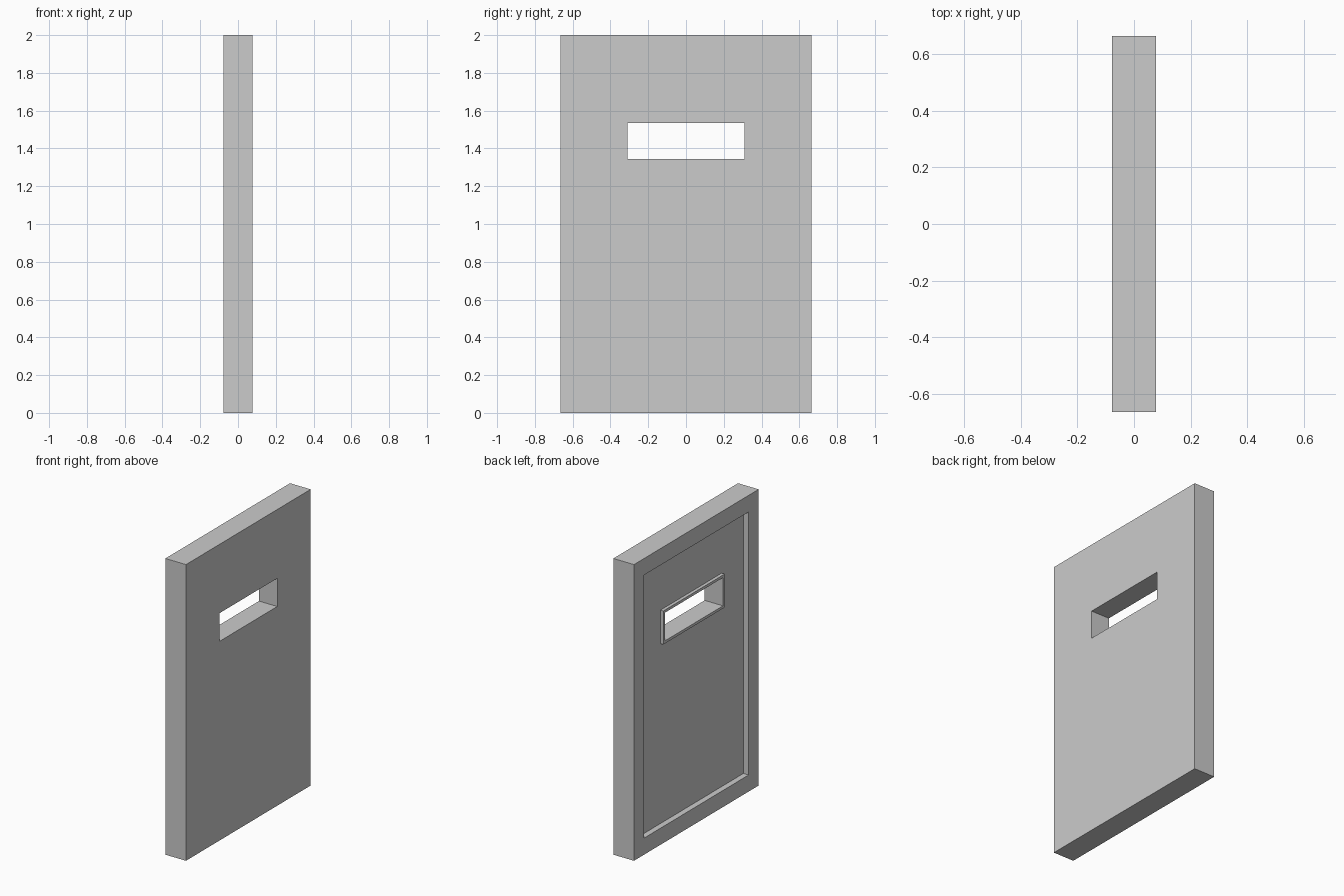
import bpy
import bmesh

if "Cube" in bpy.data.objects:
    bpy.data.objects.remove(bpy.data.objects["Cube"])

HALF_T = 0.077      # half thickness in x
RECESS_X = -0.038   # floor of the recessed back
RIM_X = -0.06       # top of the window rim


def rect(x, half_y, z0, z1):
    """Rectangle in the y-z plane at depth x."""
    return [(x, -half_y, z0), (x, half_y, z0), (x, half_y, z1), (x, -half_y, z1)]


def outer(x):
    return rect(x, 0.665, 0.0, 2.0)


def border(x):
    return rect(x, 0.558, 0.112, 1.888)


def slot(x, grow=0.0):
    return rect(x, 0.309 + grow, 1.345 - grow, 1.535 + grow)


# Rectangular sections swept around the panel: plain face, outer edge,
# raised border, recess, window rim, then back through the slot
sections = [
    slot(HALF_T), outer(HALF_T),
    outer(-HALF_T), border(-HALF_T),
    border(RECESS_X), slot(RECESS_X, 0.018),
    slot(RIM_X, 0.018), slot(RIM_X),
]

bm = bmesh.new()
rings = [[bm.verts.new(p) for p in s] for s in sections]
for i, a in enumerate(rings):
    b = rings[(i + 1) % len(rings)]
    for j in range(4):
        k = (j + 1) % 4
        bm.faces.new((a[j], a[k], b[k], b[j]))
bmesh.ops.recalc_face_normals(bm, faces=bm.faces)

# Door panel with window slot
mesh = bpy.data.meshes.new("door_panel")
bm.to_mesh(mesh)
bm.free()
bpy.context.collection.objects.link(bpy.data.objects.new("door_panel", mesh))
